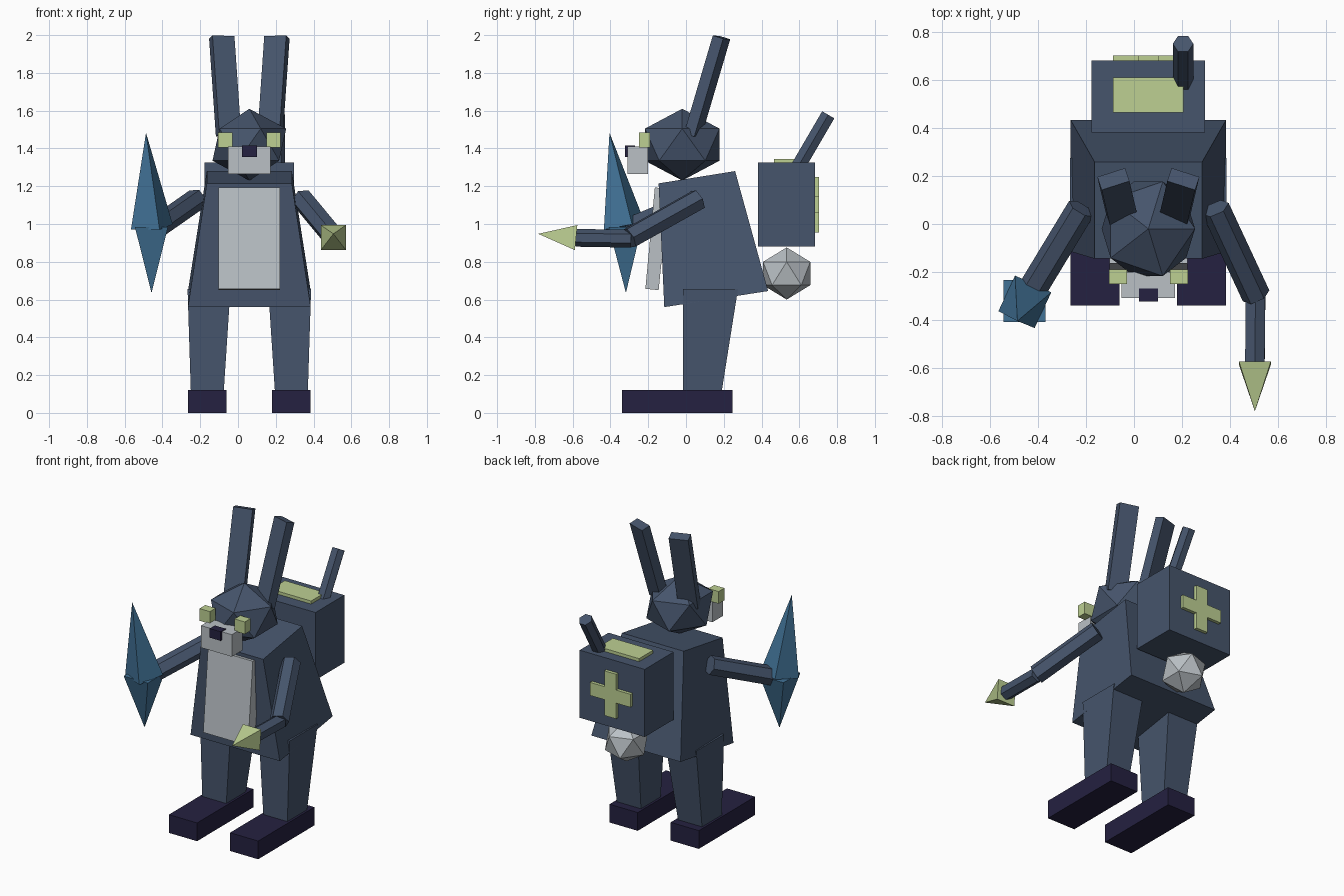
import bpy
import bmesh
from math import radians
from mathutils import Vector, Matrix

cube = bpy.data.objects.get("Cube")
if cube:
    bpy.data.objects.remove(cube, do_unlink=True)

CX = 0.06  # centre line of the figure


def material(name, rgb):
    mat = bpy.data.materials.new(name)
    mat.use_nodes = True
    mat.diffuse_color = (*rgb, 1)
    mat.node_tree.nodes["Principled BSDF"].inputs["Base Color"].default_value = (*rgb, 1)
    return mat


SLATE = material("slate fur", (0.061, 0.09, 0.15))
GREY = material("pale grey", (0.49, 0.53, 0.56))
GREEN = material("pale green", (0.51, 0.63, 0.29))
NAVY = material("dark navy", (0.018, 0.015, 0.052))
BLUE = material("blade blue", (0.054, 0.17, 0.31))


def finish(name, bm, mat):
    bmesh.ops.recalc_face_normals(bm, faces=bm.faces)
    mesh = bpy.data.meshes.new(name)
    bm.to_mesh(mesh)
    bm.free()
    mesh.materials.append(mat)
    obj = bpy.data.objects.new(name, mesh)
    bpy.context.collection.objects.link(obj)
    return obj


def bridge(name, mat, ring_a, ring_b):
    """Closed solid between two matching outlines."""
    bm = bmesh.new()
    a = [bm.verts.new(p) for p in ring_a]
    b = [bm.verts.new(p) for p in ring_b]
    bm.faces.new(a)
    bm.faces.new(b)
    n = len(a)
    for i in range(n):
        j = (i + 1) % n
        bm.faces.new((a[i], a[j], b[j], b[i]))
    return finish(name, bm, mat)


def rect(x0, x1, y0, y1, z):
    return [(x0, y0, z), (x1, y0, z), (x1, y1, z), (x0, y1, z)]


def box(name, mat, x, y, z):
    return bridge(name, mat, rect(*x, *y, z[0]), rect(*x, *y, z[1]))


def slab(name, mat, profile, widths):
    """Symmetric solid from a side profile (y, z) with a half width per point."""
    sides = [[(CX + s * w, y, z) for (y, z), w in zip(profile, widths)] for s in (-1, 1)]
    return bridge(name, mat, *sides)


def rod(name, mat, a, b, r1, r2, sides=6, roll=0, size=(1, 1), yaw=0):
    """Prism or cone running from a to b."""
    a, b = Vector(a), Vector(b)
    axis = b - a
    bm = bmesh.new()
    bmesh.ops.create_cone(bm, cap_ends=True, segments=sides, radius1=r1, radius2=r2,
                          depth=axis.length, matrix=Matrix.Rotation(radians(roll), 4, 'Z'))
    bmesh.ops.scale(bm, vec=(*size, 1), verts=bm.verts)
    turn = Vector((0, 0, 1)).rotation_difference(axis).to_matrix().to_4x4()
    place = Matrix.Translation((a + b) / 2) @ turn @ Matrix.Rotation(radians(yaw), 4, 'Z')
    bm.transform(place)
    bmesh.ops.remove_doubles(bm, verts=bm.verts, dist=0.0001)
    return finish(name, bm, mat)


def ball(name, mat, centre, radii):
    bm = bmesh.new()
    bmesh.ops.create_icosphere(bm, subdivisions=1, radius=1)
    bmesh.ops.scale(bm, vec=radii, verts=bm.verts)
    bmesh.ops.translate(bm, vec=centre, verts=bm.verts)
    return finish(name, bm, mat)


# Torso and belly panel
slab("body", SLATE, [(-0.115, 0.56), (0.435, 0.645), (0.26, 1.28), (-0.145, 1.215)],
     [0.325, 0.325, 0.225, 0.225])
slab("belly_panel", GREY, [(-0.215, 0.657), (-0.145, 0.65), (-0.09, 1.187), (-0.165, 1.193)],
     [0.163] * 4)

# Paired parts
for side, s in (("right", -1), ("left", 1)):
    def across(inner, outer):
        return sorted((CX + s * inner, CX + s * outer))

    box(side + "_foot", NAVY, across(0.12, 0.325), (-0.34, 0.245), (0, 0.12))
    bridge(side + "_leg", SLATE, rect(*across(0.135, 0.31), -0.015, 0.19, 0.12),
           rect(*across(0.1, 0.327), -0.015, 0.275, 0.655))
    box(side + "_eye", GREEN, across(0.09, 0.165), (-0.25, -0.19), (1.405, 1.485))
    rod(side + "_ear", SLATE, (CX + s * 0.11, 0.035, 1.47), (CX + s * 0.146, 0.188, 1.988),
        0.707, 0.707, 4, 45, (0.122, 0.06), -18 * s)

# Head
ball("head", SLATE, (CX, -0.02, 1.42), (0.218, 0.232, 0.19))
box("snout", GREY, (CX - 0.112, CX + 0.112), (-0.31, -0.2), (1.265, 1.41))
box("nose", NAVY, (CX - 0.04, CX + 0.04), (-0.323, -0.27), (1.355, 1.415))

# Left arm with pointed claw
rod("left_upper_arm", SLATE, (0.34, 0.065, 1.13), (0.51, -0.3, 0.925), 0.06, 0.06)
rod("left_forearm", SLATE, (0.508, -0.29, 0.922), (0.505, -0.585, 0.927), 0.047, 0.047)
rod("left_claw", GREEN, (0.505, -0.582, 0.928), (0.505, -0.782, 0.948), 0.094, 0, 4, 45)

# Right arm with double ended blade
rod("right_arm", SLATE, (-0.22, 0.065, 1.13), (-0.435, -0.29, 0.98), 0.06, 0.06)
rod("blade_upper", BLUE, (-0.456, -0.325, 0.985), (-0.487, -0.405, 1.483), 0.118, 0, 4, 20)
rod("blade_lower", BLUE, (-0.458, -0.322, 0.985), (-0.458, -0.318, 0.635), 0.124, 0, 4, 45)

# Backpack with lid plate, cross and antenna
box("backpack", SLATE, (CX - 0.237, CX + 0.237), (0.382, 0.682), (0.88, 1.325))
box("backpack_lid_plate", GREEN, (CX - 0.147, CX + 0.147), (0.465, 0.612), (1.32, 1.345))
reach, arm = 0.147, 0.043
outline = [(arm, reach), (arm, arm), (reach, arm)]
cross = []
for quarter in range(4):
    turn = Matrix.Rotation(radians(-90 * quarter), 2)
    cross += [turn @ Vector(p) for p in outline]
bridge("backpack_cross", GREEN, [(CX + x, 0.68, 1.102 + z) for x, z in cross],
       [(CX + x, 0.703, 1.102 + z) for x, z in cross])
rod("antenna", SLATE, (0.205, 0.585, 1.29), (0.205, 0.753, 1.578), 0.043, 0.043, 6, 30)

# Tail
ball("tail", GREY, (CX, 0.533, 0.738), (0.142, 0.147, 0.138))
